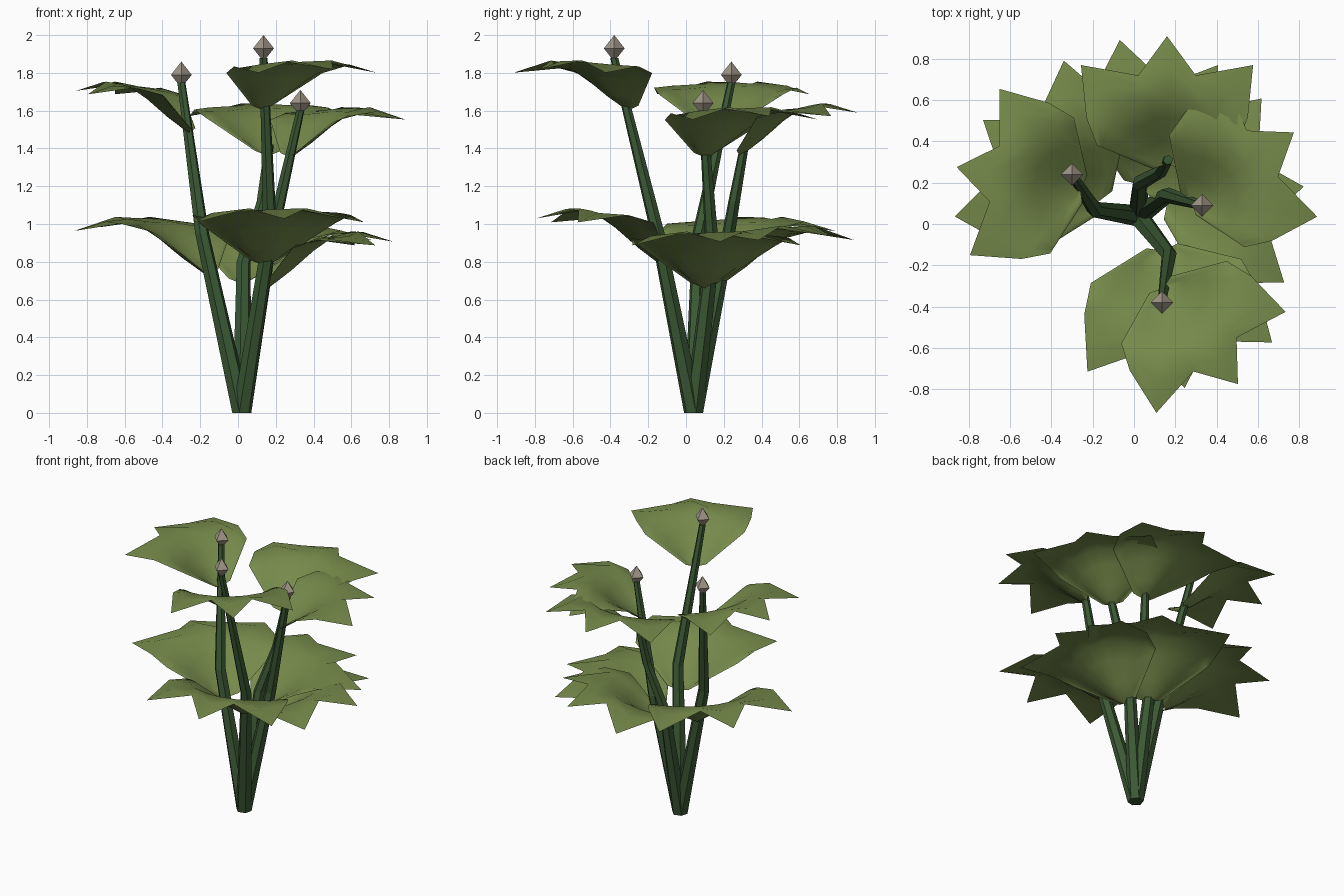
import bpy, bmesh
from math import sin, cos, radians
from mathutils import Vector

if "Cube" in bpy.data.objects:
    bpy.data.objects.remove(bpy.data.objects["Cube"])


def material(name, col):
    m = bpy.data.materials.new(name)
    m.diffuse_color = (*col, 1)
    m.use_nodes = True
    m.node_tree.nodes["Principled BSDF"].inputs["Base Color"].default_value = m.diffuse_color
    return m


GREEN = material("leaf_green", (0.18, 0.255, 0.07))
DARK = material("stem_green", (0.045, 0.10, 0.035))
BUD = material("bud_tan", (0.36, 0.31, 0.25))


def finish(bm, name, mat, smooth=False):
    me = bpy.data.meshes.new(name)
    bm.to_mesh(me)
    bm.free()
    me.materials.append(mat)
    ob = bpy.data.objects.new(name, me)
    bpy.context.collection.objects.link(ob)
    for p in me.polygons:
        p.use_smooth = smooth
    return ob


# Leaf half-outline: (angle from leaf axis, radius) - three pointed lobes
HALF = [(0, .59), (18, .43), (41, .605), (60, .43), (75, .335), (108, .07)]
OUTLINE = [(-a, r) for a, r in HALF[:0:-1]] + HALF
# Leaf height profile against radius: rises as a cup, then droops
RISE = [(0, 0), (.1, .075), (.2, .165), (.3, .24), (.42, .272), (.61, .212)]


def height(r):
    for (r0, h0), (r1, h1) in zip(RISE, RISE[1:]):
        if r <= r1:
            return h0 + (h1 - h0) * (r - r0) / (r1 - r0)
    return RISE[-1][1]


def leaf(name, base, heading, scale):
    bm = bmesh.new()
    apex = bm.verts.new(base)
    rows = []
    for a, r in OUTLINE:
        t = radians(heading + a)
        droop = .5 if abs(a) > 100 else 1 - .2 * (a / 75) ** 2
        inner = min(.31, .85 * r)
        row = []
        for d in (inner * .35, inner * .7, inner, (inner + r) / 2, r):
            row.append(bm.verts.new(Vector(base) + scale * Vector(
                (d * cos(t), d * sin(t), height(d) * droop))))
        rows.append(row)
    for p, q in zip(rows, rows[1:]):
        bm.faces.new((apex, p[0], q[0]))
        for i in range(4):
            bm.faces.new((p[i], p[i + 1], q[i + 1], q[i]))
    finish(bm, name, GREEN, True)


def stem(name, path, radii, sides=6):
    bm = bmesh.new()
    rings = []
    for p, r in zip(path, radii):
        angles = [radians(15 + 360 * k / sides) for k in range(sides)]
        rings.append([bm.verts.new((p[0] + r * cos(a), p[1] + r * sin(a), p[2]))
                      for a in angles])
    for a, b in zip(rings, rings[1:]):
        for k in range(sides):
            n = (k + 1) % sides
            bm.faces.new((a[k], a[n], b[n], b[k]))
    bm.faces.new(rings[0][::-1])
    bm.faces.new(rings[-1])
    finish(bm, name, DARK)


def bud(name, centre):
    # four-sided double pyramid
    bm = bmesh.new()
    x, y, z = centre
    ring = [bm.verts.new((x + .055 * cos(radians(90 * k)), y + .055 * sin(radians(90 * k)), z))
            for k in range(4)]
    top, bot = bm.verts.new((x, y, z + .07)), bm.verts.new((x, y, z - .07))
    for k in range(4):
        bm.faces.new((ring[k], ring[(k + 1) % 4], top))
        bm.faces.new((ring[(k + 1) % 4], ring[k], bot))
    finish(bm, name, BUD)


# stem path above the root, lower leaf (base, heading, size), upper leaf, bud height
PLANTS = {
    "left": ([(-.19, .07, .95), (-.30, .24, 1.75)],
             ((-.17, .11, .73), 145, 1.16), ((-.26, .17, 1.48), 170, 1.03), 1.79),
    "front": ([(.17, -.15, .95), (.135, -.38, 1.88)],
              ((.14, -.13, .78), -81, 1.14), ((.14, -.31, 1.60), -52, 1.0), 1.93),
    "right": ([(.16, .14, .85), (.33, .09, 1.60)],
              ((.16, .10, .66), 7, 1.13), ((.28, .11, 1.35), 34, 1.01), 1.64),
    "back": ([(.03, .20, .80), (.13, .255, 1.12), (.165, .31, 1.42)],
             ((.03, .19, .68), 57, 1.17), ((.16, .29, 1.36), 90, 1.05), None),
}
for side, (path, low, high, bud_z) in PLANTS.items():
    stem(side + "_stem", [(.02, .04, 0)] + path,
         (.052, .038, .022) if len(path) == 2 else (.052, .038, .032, .024))
    leaf(side + "_lower_leaf", *low)
    leaf(side + "_upper_leaf", *high)
    if bud_z:
        bud(side + "_bud", (path[-1][0], path[-1][1], bud_z))
